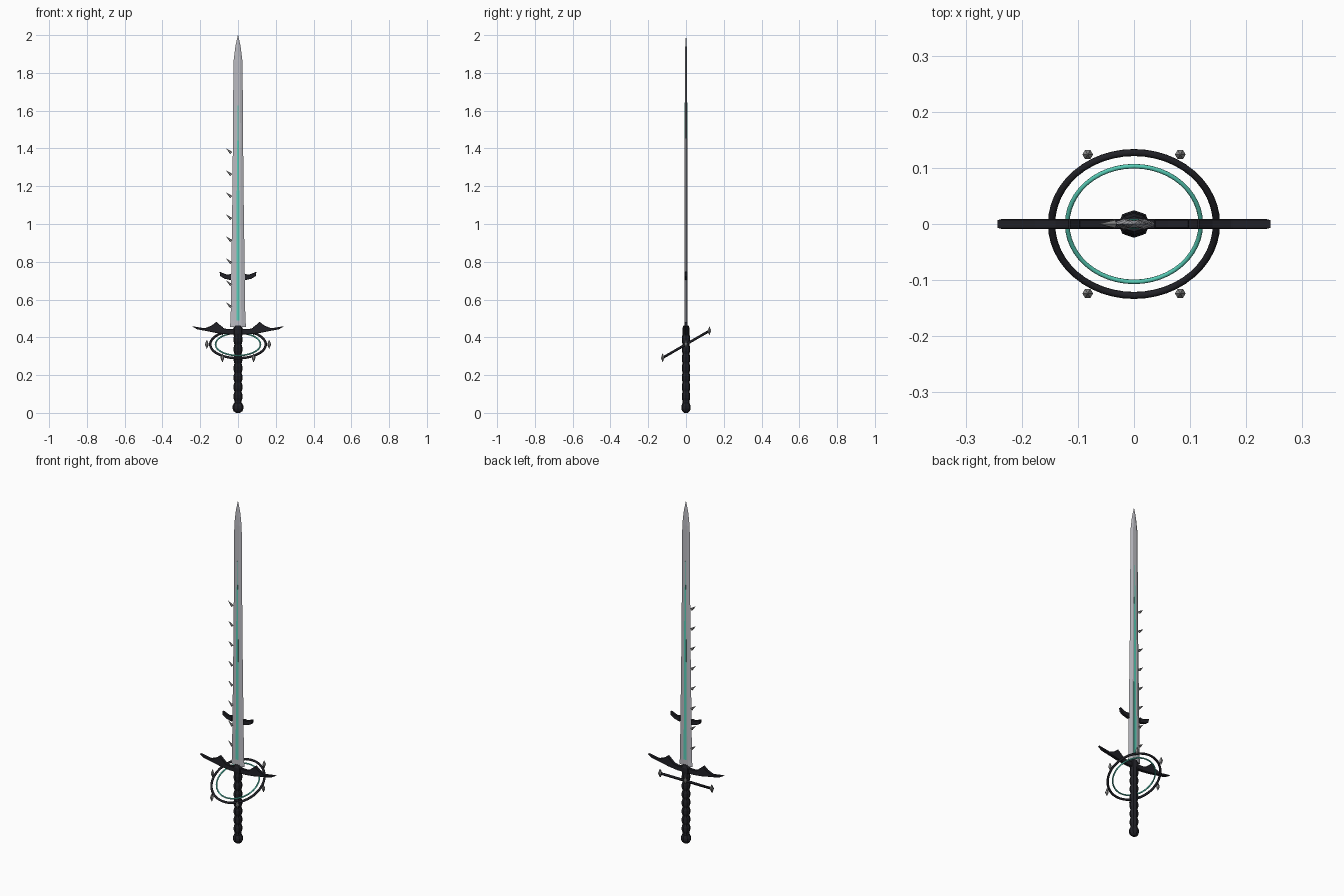
import bpy, bmesh, math
from mathutils import Vector, Matrix

if "Cube" in bpy.data.objects:
    bpy.data.objects.remove(bpy.data.objects["Cube"])


def material(name, rgb):
    m = bpy.data.materials.new(name)
    m.diffuse_color = (*rgb, 1)
    m.use_nodes = True
    m.node_tree.nodes["Principled BSDF"].inputs["Base Color"].default_value = m.diffuse_color
    return m


STEEL = material("steel", (0.50, 0.50, 0.54))
DARK = material("dark_metal", (0.015, 0.015, 0.02))
TEAL = material("teal_glow", (0.10, 0.62, 0.48))
SPIKE = material("spike_grey", (0.28, 0.28, 0.28))


def finish(name, bm, mat):
    bmesh.ops.recalc_face_normals(bm, faces=bm.faces)
    me = bpy.data.meshes.new(name)
    bm.to_mesh(me)
    bm.free()
    me.materials.append(mat)
    ob = bpy.data.objects.new(name, me)
    bpy.context.collection.objects.link(ob)
    return ob


def loft(name, rings, mat):
    """Skin a list of equal-sized vertex rings and cap the ends."""
    bm = bmesh.new()
    rows = [[bm.verts.new(p) for p in r] for r in rings]
    n = len(rows[0])
    for a, b in zip(rows, rows[1:]):
        for i in range(n):
            j = (i + 1) % n
            bm.faces.new((a[i], a[j], b[j], b[i]))
    bm.faces.new(rows[0])
    bm.faces.new(rows[-1])
    bmesh.ops.remove_doubles(bm, verts=bm.verts, dist=1e-6)
    return finish(name, bm, mat)


def lathe(name, profile, sides, mat, sy=1.0):
    return loft(name, [[(r * math.cos(2 * math.pi * i / sides),
                         sy * r * math.sin(2 * math.pi * i / sides), z)
                        for i in range(sides)] for r, z in profile], mat)


def plate(name, outline, half, mat, bevel=0.002):
    """Extrude an x/z outline through y."""
    ob = loft(name, [[(x, y, z) for x, z in outline] for y in (-half, half)], mat)
    b = ob.modifiers.new("bevel", "BEVEL")
    b.width, b.segments = bevel, 1
    return ob


def torus(name, major, minor, mat, sides=48, tube=8):
    bm = bmesh.new()
    rows = []
    for i in range(sides):
        a = 2 * math.pi * i / sides
        rows.append([bm.verts.new(((major + minor * math.cos(t)) * math.cos(a),
                                   (major + minor * math.cos(t)) * math.sin(a),
                                   minor * math.sin(t)))
                     for t in (2 * math.pi * k / tube for k in range(tube))])
    for i in range(sides):
        a, b = rows[i], rows[(i + 1) % sides]
        for k in range(tube):
            l = (k + 1) % tube
            bm.faces.new((a[k], b[k], b[l], a[l]))
    ob = finish(name, bm, mat)
    ob.matrix_world = TILT
    return ob


# blade: flat-ridged section tapering to the tip
def blade_ring(z, w, t):
    return [(-w, 0, z), (-w * .45, -t, z), (w * .45, -t, z),
            (w, 0, z), (w * .45, t, z), (-w * .45, t, z)]


loft("blade", [blade_ring(*s) for s in (
    (0.455, .043, .008), (0.49, .039, .008), (0.72, .036, .0075), (1.2, .029, .007),
    (1.86, .024, .006), (1.94, .014, .004), (2.0, .0006, .0004))], STEEL)

# teal fuller strip showing on both faces
loft("fuller_strip", [[(-w, -t, z), (w, -t, z), (w, t, z), (-w, t, z)]
                      for z, w, t in ((0.49, .009, .0088), (0.9, .008, .0082),
                                      (1.3, .006, .0076), (1.65, .001, .0066))], TEAL)

# row of small spikes beside the left edge
for i in range(8):
    z = 0.563 + i * 0.1166
    base, tip = Vector((-.036, 0, z - .003)), Vector((-.063, 0, z + .021))
    d = tip - base
    bm = bmesh.new()
    bmesh.ops.create_cone(bm, cap_ends=True, segments=6, radius1=.008, radius2=.0003,
                          depth=d.length,
                          matrix=Matrix.Translation((base + tip) / 2)
                          @ d.to_track_quat('Z', 'Y').to_matrix().to_4x4())
    finish(f"edge_spike_{i + 1}", bm, SPIKE)

# parrying lugs on the blade and winged crossguard, mirrored
LUG = [(.036, .735), (.06, .732), (.098, .748), (.094, .724), (.07, .710), (.036, .702)]
WING = [(0, .445), (.055, .443), (.075, .448), (.115, .482), (.14, .462), (.175, .448),
        (.245, .459), (.215, .442), (.16, .432), (.11, .422), (.05, .415), (0, .415)]
for side, s in (("left", -1), ("right", 1)):
    plate(f"lug_{side}", [(s * x, z) for x, z in LUG], .008, DARK)
    plate(f"guard_wing_{side}", [(s * x, z) for x, z in WING], .009, DARK)

# collar joining guard and blade
lathe("collar", [(.021, .405), (.026, .42), (.026, .445), (.018, .462)], 8, DARK, .75)

# ribbed grip
grip = [(.020, .04)]
for i in range(7):
    z = .062 + i * .05
    grip += [(.019, z), (.0235, z + .016), (.0235, z + .034)]
grip.append((.019, .42))
lathe("grip", grip, 8, DARK, .95)

# pommel
lathe("pommel", [(.010, 0), (.023, .009), (.029, .022), (.029, .036),
                 (.023, .05), (.012, .058)], 8, DARK, .85)

# tilted hand rings with upright diamond studs
TILT = Matrix.Translation((0, 0, .363)) @ Matrix.Rotation(math.radians(30), 4, 'X')
torus("outer_ring", .147, .0065, DARK)
torus("inner_ring", .119, .0042, TEAL)
for i in range(6):
    a = math.radians(60 * i)
    p = TILT @ Vector((.165 * math.cos(a), .165 * math.sin(a), 0))
    stud = lathe(f"ring_stud_{i + 1}", [(.0005, -.024), (.0095, -.003), (.0095, .003),
                                       (.0005, .024)], 6, SPIKE)
    stud.location = (p.x, p.y, p.z)

# smooth only the rings
for name in ("outer_ring", "inner_ring"):
    for f in bpy.data.objects[name].data.polygons:
        f.use_smooth = True
